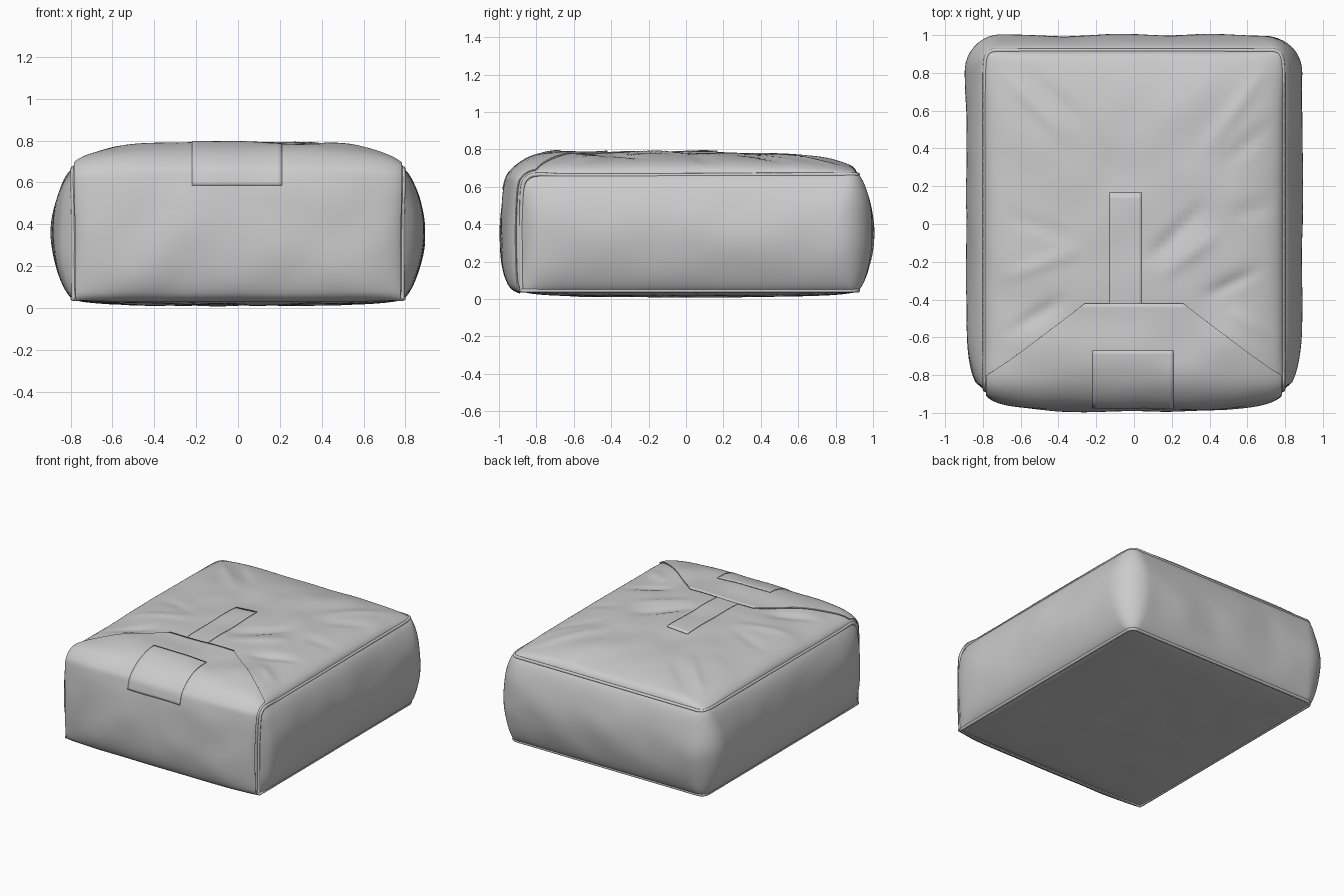
import bpy, math
from mathutils import Vector, noise

if "Cube" in bpy.data.objects:
    bpy.data.objects.remove(bpy.data.objects["Cube"])

HX, BACK, FRONT, ZB, ZT = 0.79, 0.92, -0.88, 0.045, 0.665

# Top-and-front panel profiles: centre line (y, z) and side seam (x, y, z)
CENTRE = [(.92, .665), (.86, .725), (.6, .768), (.2, .782), (-.2, .785), (-.42, .776), (-.67, .778),
          (-.83, .75), (-.93, .68), (-.96, .6), (-.98, .4), (-.975, .2), (-.94, .075), (-.88, .035)]
SEAM = [(.74, .92, .665), (.785, .87, .665), (.79, .6, .665), (.79, .2, .663), (.79, -.2, .66),
        (.79, -.42, .66), (.79, -.65, .66), (.79, -.80, .665), (.79, -.855, .64), (.79, -.875, .58),
        (.785, -.88, .4), (.785, -.88, .2), (.785, -.88, .08), (.785, -.88, .045)]
# Cloth folds on the top: x0, y0, x1, y1, height
FOLDS = [(.05, -.22, .4, .12, -.022), (.12, -.3, .5, .0, .014), (.35, -.4, .7, -.22, -.016),
         (-.7, -.6, -.35, -.38, -.016), (-.72, -.3, -.25, -.12, .012), (-.7, .05, -.3, -.08, -.012),
         (-.72, .82, -.3, .4, .014), (-.6, .85, -.25, .5, -.01), (.72, .85, .35, .35, .014),
         (.75, .55, .45, .3, -.014), (.76, .1, .5, .05, -.014), (.72, -.6, .5, -.45, .012)]


def spline(pts, u):
    i = min(int(u), len(pts) - 2)
    t = u - i
    a, b, c, d = (Vector(pts[max(0, min(len(pts) - 1, i + k))]) for k in (-1, 0, 1, 2))
    return b + .5 * t * (c - a + t * (2 * a - 5 * b + 4 * c - d + t * (3 * (b - c) + d - a)))


def fold(x, y):
    h = 0
    for x0, y0, x1, y1, amp in FOLDS:
        a, d, p = Vector((x0, y0)), Vector((x1 - x0, y1 - y0)), Vector((x, y))
        s = (p - a).dot(d) / d.length_squared
        if 0 < s < 1:
            dist = (p - a - s * d).length
            h += amp * math.sin(math.pi * s) * math.exp(-(dist / .035) ** 2)
    return h


def cover(u, t, lift=0):
    """Point on the padded top/front; u runs back to front, t across (-1..1)."""
    c, e = spline(CENTRE, u), spline(SEAM, u)
    w = math.sqrt(max(0, 1 - t ** 4))
    x, y, z = e.x * t, e.y + (c.x - e.y) * w, e.z + (c.y - e.z) * w
    f = max(0, min(1, (u - 6.5) / 2.5))
    n = noise.noise(Vector((x * 4, y * 4, z * 4))) * .012
    n = (n + (fold(x, y) if u < 7 else 0)) * w * min(1, u, 13 - u) + lift
    return (x, y - n * f, z + n * (1 - f))


def sheet(name, rows, thick=0):
    n = len(rows[0])
    verts = [p for r in rows for p in r]
    faces = [(i * n + j, (i + 1) * n + j, (i + 1) * n + j + 1, i * n + j + 1)
             for i in range(len(rows) - 1) for j in range(n - 1)]
    me = bpy.data.meshes.new(name)
    me.from_pydata(verts, [], faces)
    me.update()
    ob = bpy.data.objects.new(name, me)
    bpy.context.collection.objects.link(ob)
    if thick:
        m = ob.modifiers.new("thickness", 'SOLIDIFY')
        m.thickness, m.offset = thick, 1
    bpy.ops.object.select_all(action='DESELECT')
    ob.select_set(True)
    bpy.context.view_layer.objects.active = ob
    bpy.ops.object.shade_smooth_by_angle(angle=math.radians(40))
    return ob


def steps(a, b, n):
    return [a + (b - a) * i / n for i in range(n + 1)]


def piping(name, pts, radius, closed=False):
    cu = bpy.data.curves.new(name, 'CURVE')
    cu.dimensions, cu.bevel_depth, cu.bevel_resolution = '3D', radius, 2
    cu.use_fill_caps = True
    sp = cu.splines.new('POLY')
    sp.points.add(len(pts) - 1)
    for q, p in zip(sp.points, pts):
        q.co = (*p, 1)
    sp.use_cyclic_u = closed
    bpy.context.collection.objects.link(bpy.data.objects.new(name, cu))


def wall_row(v):
    """U-shaped outline of the side wall at height fraction v."""
    b = .1 * max(0, math.sin(math.pi * v)) ** .65
    z = ZB + (ZT - ZB) * v
    r = .05 + 1.5 * b
    yf = FRONT + .08 * max(0, (v - .85) / .15) ** 2
    yb, hx = BACK + .8 * b, HX + b
    half = []
    for s in steps(0, 1, 40):
        y = yf + (yb - r - yf) * s
        k = max(0, 1 - (y - yf) / .3)
        half.append((HX + b * math.sqrt(1 - k * k), y))
    half += [(hx - r + r * math.cos(a), yb - r + r * math.sin(a)) for a in steps(0, math.pi / 2, 12)[1:]]
    half += [((hx - r) * (1 - s), yb) for s in steps(0, 1, 16)[1:]]
    ring = half + [(-x, y) for x, y in half[-2::-1]]
    out = []
    for x, y in ring:
        n = 1 + .012 * noise.noise(Vector((x * 4, y * 4, z * 4))) * math.sin(math.pi * v)
        out.append((x * n, y * n if y > 0 else y, z))
    return out


# Padded top and front in one continuous panel
across = [math.sin(a) for a in steps(-math.pi / 2, math.pi / 2, 80)]
sheet("top_and_front_panel", [[cover(u, t) for t in across] for u in steps(0, 13, 156)])

# Bulging wall around both sides and the back
sheet("side_and_back_wall", [wall_row((1 + math.cos(a)) / 2) for a in steps(0, math.pi, 32)])

# Slightly sagging base
base = []
for q in across[::2]:
    y = (BACK + FRONT) / 2 + q * (BACK - FRONT) / 2
    k = max(0, (y - BACK + .05) / .05)
    hw = HX - .05 * (1 - math.sqrt(max(0, 1 - k * k)))
    base.append([(hw * t, y, ZB - .033 * ((1 - t ** 4) * (1 - q ** 4)) ** .5
                  + .008 * noise.noise(Vector((t * 4, y * 4, 0))) * (1 - t ** 4) * (1 - q ** 4))
                 for t in across[::2]])
sheet("base_panel", base)

# Tapered front flap folded over the top
flap = []
for u in steps(5, 12.9, 80):
    y = spline(CENTRE, u).x
    hw = min(.985, (.26 + .52 * max(0, -.42 - y) / .40) / HX)
    flap.append([cover(u, hw * t, .002) for t in across])
sheet("front_flap", flap, .009)

# Sewn patch on the flap and strap on the top
sheet("flap_patch", [[cover(u, x / HX, .011) for x in steps(-.22, .21, 20)] for u in steps(6, 9.1, 30)], .006)
sheet("top_strap", [[cover(u, x / HX, .001) for x in steps(-.13, .04, 10)] for u in steps(3.08, 5.1, 24)], .005)

# Piping along the top rim, down the front corners and around the base
right = [spline(SEAM, u) for u in steps(13, 0, 78)]
piping("top_piping", right + [Vector((-p.x, p.y, p.z)) for p in right[::-1]], .011)
piping("base_piping", wall_row(0), .011, True)
